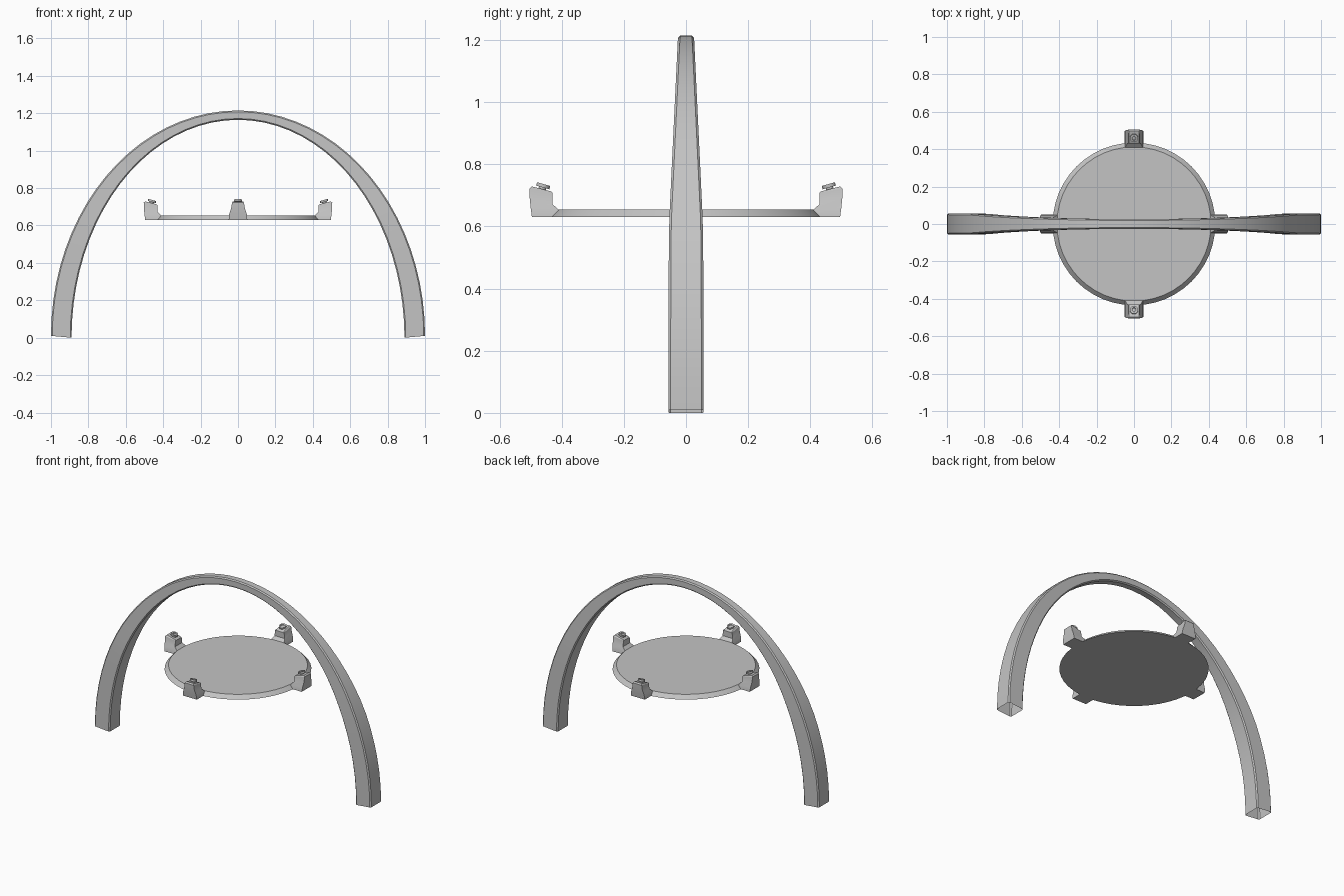
import bpy, bmesh
from math import sin, cos, pi, radians
from mathutils import Matrix, Vector

cube = bpy.data.objects.get("Cube")
if cube:
    bpy.data.objects.remove(cube, do_unlink=True)

grey = bpy.data.materials.new("plain_grey")
grey.use_nodes = True
colour = (0.55, 0.55, 0.55, 1)
grey.diffuse_color = colour
grey.node_tree.nodes["Principled BSDF"].inputs["Base Color"].default_value = colour


def loft(name, rings, caps=True, matrix=None):
    """Skin a list of equal closed rings into one mesh object."""
    bm = bmesh.new()
    rows = [[bm.verts.new(p) for p in ring] for ring in rings]
    n = len(rows[0])
    for a, b in zip(rows, rows[1:]):
        for i in range(n):
            j = (i + 1) % n
            bm.faces.new((a[i], a[j], b[j], b[i]))
    if caps:
        bm.faces.new(rows[0][::-1])
        bm.faces.new(rows[-1])
    bmesh.ops.recalc_face_normals(bm, faces=bm.faces)
    if matrix:
        bm.transform(matrix)
    mesh = bpy.data.meshes.new(name)
    bm.to_mesh(mesh)
    bm.free()
    mesh.materials.append(grey)
    obj = bpy.data.objects.new(name, mesh)
    bpy.context.collection.objects.link(obj)
    bpy.ops.object.select_all(action='DESELECT')
    obj.select_set(True)
    bpy.context.view_layer.objects.active = obj
    bpy.ops.object.shade_smooth_by_angle(angle=radians(25))
    return obj


def lathe(name, profile, sides, matrix=None):
    rings = [[(r * cos(2 * pi * i / sides), r * sin(2 * pi * i / sides), z)
              for i in range(sides)] for r, z in profile]
    return loft(name, rings, True, matrix)


# Arch: tapering chamfered tube, open at both feet
def arch_ring(t):
    outer = Vector((-cos(t), 0, 0.01 + 1.205 * sin(t)))
    inner = Vector((-0.89 * cos(t), 0, 1.165 * sin(t)))
    z = outer.z
    half = 0.057 - 0.003 * z if z < 0.6 else 0.055 - 0.029 * (z - 0.6) / 0.615
    c = 0.007
    f = c / (outer - inner).length
    section = [(0, half - c), (f, half), (1 - f, half), (1, half - c)]
    section += [(s, -y) for s, y in reversed(section)]
    return [outer.lerp(inner, s) + Vector((0, y, 0)) for s, y in section]


STEPS = 40
loft("arch", [arch_ring(pi * i / STEPS) for i in range(STEPS + 1)], caps=False)

# Round platform with a sloping rim and a flush centre circle
lathe("platform", [(0.435, 0.63), (0.412, 0.654), (0.18, 0.654)], 48)

# Four rim brackets, each with a tilted knob
# Levels: inner y, inner z, outer y, outer z, half width
levels = [(0.43, 0.63, 0.496, 0.63, 0.05),
          (0.408, 0.652, 0.5, 0.66, 0.047),
          (0.43, 0.672, 0.503, 0.69, 0.037),
          (0.43, 0.709, 0.504, 0.722, 0.032),
          (0.435, 0.713, 0.496, 0.729, 0.027)]
bracket = [[(-w, yi, zi), (w, yi, zi), (w, yo, zo), (-w, yo, zo)]
           for yi, zi, yo, zo, w in levels]
knob = [(0.012, -0.004), (0.012, 0.006), (0.022, 0.006), (0.022, 0.017),
        (0.012, 0.017), (0.01, 0.012)]
tilt = Matrix.Translation((0, 0.463, 0.72)) @ Matrix.Rotation(radians(16), 4, 'X')

for side, turn in (("back", 0), ("right", 90), ("front", 180), ("left", 270)):
    spin = Matrix.Rotation(radians(turn), 4, 'Z')
    loft(side + "_bracket", bracket, True, spin)
    lathe(side + "_knob", knob, 16, spin @ tilt)
